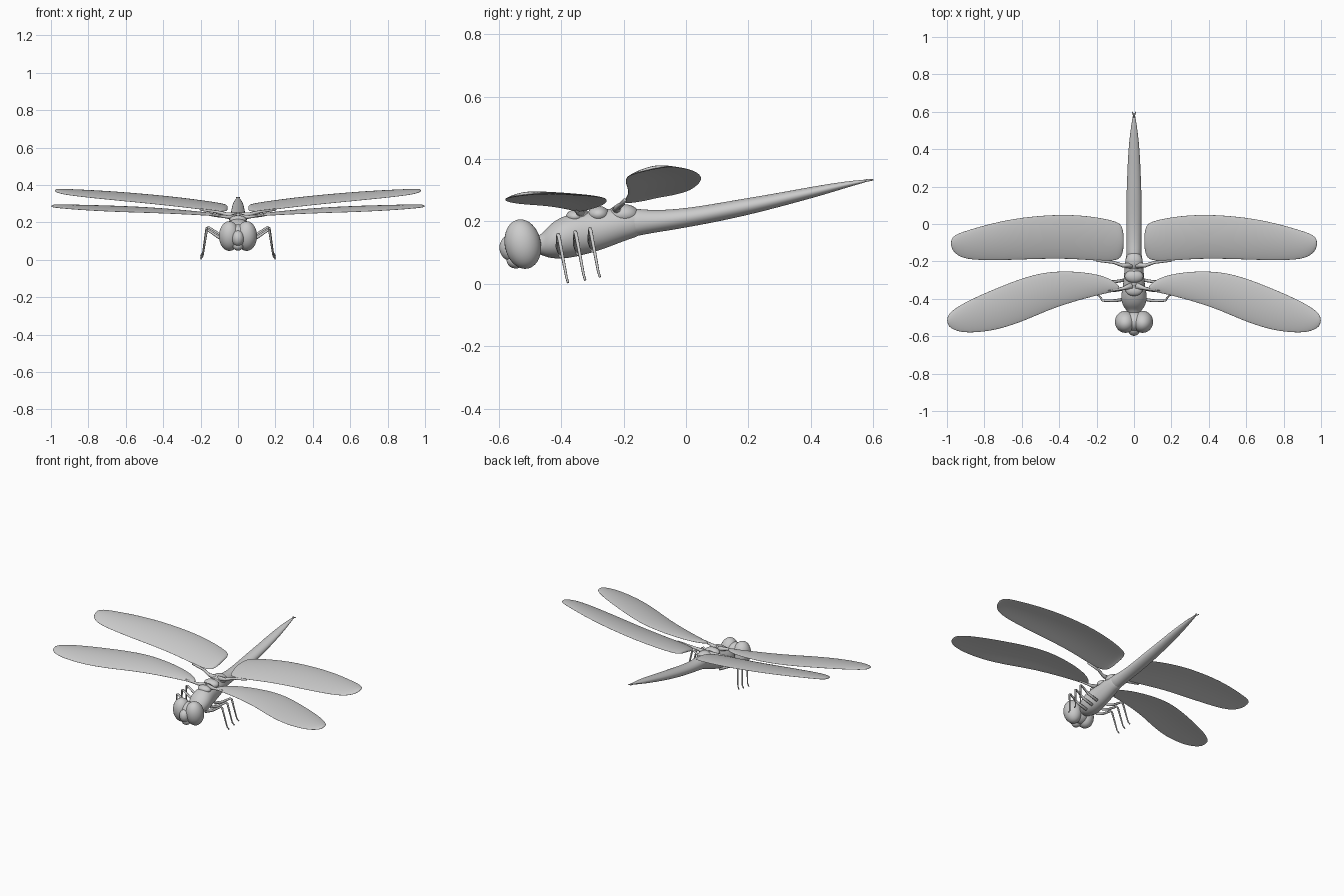
import bpy, bmesh, math
from mathutils import Vector

scene = bpy.context.scene
if "Cube" in bpy.data.objects:
    bpy.data.objects.remove(bpy.data.objects["Cube"])

grey = bpy.data.materials.new("plain_grey")
grey.use_nodes = True
grey.diffuse_color = (0.6, 0.6, 0.6, 1)
grey.node_tree.nodes["Principled BSDF"].inputs["Base Color"].default_value = (0.6, 0.6, 0.6, 1)


def finish(obj, mirror=False, subdivide=0):
    """Give an object its colour, modifiers and smooth shading."""
    obj.data.materials.append(grey)
    if mirror:
        mod = obj.modifiers.new("Mirror", 'MIRROR')
        mod.use_mirror_merge = False
    if subdivide:
        mod = obj.modifiers.new("Smooth", 'SUBSURF')
        mod.levels = mod.render_levels = subdivide
    if obj.type == 'MESH':
        for face in obj.data.polygons:
            face.use_smooth = True
    return obj


def loft(name, rings, **options):
    """Skin a row of closed rings and cap both ends."""
    bm = bmesh.new()
    loops = [[bm.verts.new(p) for p in ring] for ring in rings]
    count = len(loops[0])
    for a, b in zip(loops, loops[1:]):
        for i in range(count):
            j = (i + 1) % count
            bm.faces.new((a[i], a[j], b[j], b[i]))
    bm.faces.new(loops[0])
    bm.faces.new(loops[-1])
    bmesh.ops.recalc_face_normals(bm, faces=bm.faces)
    mesh = bpy.data.meshes.new(name)
    bm.to_mesh(mesh)
    bm.free()
    obj = bpy.data.objects.new(name, mesh)
    scene.collection.objects.link(obj)
    return finish(obj, **options)


def body_part(name, stations, sides=12):
    """Loft ellipses along y: each station is y, bottom, top, half width."""
    angles = [math.tau * i / sides for i in range(sides)]
    rings = [[(w * math.cos(a), y, (lo + hi) / 2 + (hi - lo) / 2 * math.sin(a))
              for a in angles] for y, lo, hi, w in stations]
    return loft(name, rings, subdivide=2)


def wing(name, stations, height, tilt, thickness, camber, sides=14):
    """Loft thin cambered sections along x: each station is x, leading y, trailing y."""
    rings = []
    widest = max(back - front for _, front, back in stations)
    for x, front, back in stations:
        chord = back - front
        ring = []
        for i in range(sides):
            a = math.tau * i / sides
            t = 0.5 - 0.5 * math.cos(a)
            y = front + chord * t
            bulge = camber * 4 * t * (1 - t) * chord / widest
            ring.append((x, y, height(x) + tilt(y, x) + bulge + thickness * math.sin(a)))
        rings.append(ring)
    return loft(name, rings, mirror=True, subdivide=2)


def ellipsoid(name, centre, size, tilt=0, mirror=False):
    bpy.ops.mesh.primitive_uv_sphere_add(segments=32, ring_count=20, radius=1)
    obj = bpy.context.object
    obj.name = name
    for v in obj.data.vertices:
        p = Vector(v.co[i] * size[i] for i in range(3))
        c, s = math.cos(tilt), math.sin(tilt)
        v.co = Vector((p.x, c * p.y - s * p.z, s * p.y + c * p.z)) + Vector(centre)
    return finish(obj, mirror=mirror)


def tube(name, points, radii):
    """Thin jointed limb, repeated on the other side."""
    rings = []
    for k, p in enumerate(points):
        p = Vector(p)
        ahead = Vector(points[min(k + 1, len(points) - 1)])
        behind = Vector(points[max(k - 1, 0)])
        turn = (ahead - behind).to_track_quat('Z', 'Y')
        rings.append([p + turn @ Vector((math.cos(a), math.sin(a), 0)) * radii[k]
                      for a in (math.tau * i / 8 for i in range(8))])
    return loft(name, rings, mirror=True)


# Thorax, narrowing to a neck at the front
body_part("thorax", [
    (-.49, .10, .15, .03), (-.46, .09, .16, .04), (-.44, .08, .19, .062),
    (-.40, .077, .218, .073), (-.36, .082, .228, .068), (-.32, .092, .234, .06),
    (-.28, .103, .238, .056), (-.23, .122, .245, .052), (-.18, .142, .245, .046),
    (-.13, .157, .238, .036)])

# Long abdomen, rising towards the tail
body_part("abdomen", [
    (-.20, .14, .25, .046), (-.13, .158, .237, .042), (-.05, .17, .238, .042),
    (.05, .188, .25, .043), (.15, .208, .268, .042), (.25, .232, .284, .038),
    (.35, .259, .302, .034), (.44, .284, .318, .027), (.51, .306, .328, .018),
    (.56, .321, .333, .01), (.585, .328, .334, .005)])

# Small pair of claspers at the tail end
tube("tail_clasper", [(.001, .57, .33), (.003, .585, .332), (.01, .6, .333)],
     [.004, .004, .002])

# Raised plates on the back between the wings
ellipsoid("rear_back_plate", (0, -.2, .222), (.046, .05, .033))
ellipsoid("middle_back_plate", (0, -.28, .222), (.05, .035, .027))
ellipsoid("front_back_plate", (0, -.355, .215), (.045, .03, .022))

# Head with two large eyes and a small face
ellipsoid("head_core", (0, -.52, .125), (.07, .055, .065), .2)
ellipsoid("eye", (.046, -.523, .127), (.056, .058, .08), .2, mirror=True)
ellipsoid("face", (0, -.558, .115), (.034, .04, .043), .1)
ellipsoid("mouth", (0, -.545, .075), (.028, .03, .026))

# Wings
wing("front_wing", [
    (.075, -.355, -.335), (.12, -.365, -.29), (.24, -.393, -.255),
    (.43, -.45, -.246), (.57, -.515, -.275), (.73, -.572, -.337),
    (.89, -.588, -.408), (.965, -.57, -.455), (1, -.54, -.49)],
    height=lambda x: .226 + .055 * x,
    tilt=lambda y, x: .11 * (y + .36 + .2 * x), thickness=.006, camber=.012)
wing("hind_wing", [
    (.055, -.13, -.05), (.065, -.175, -.005), (.09, -.2, .016), (.19, -.202, .04),
    (.38, -.184, .06), (.67, -.197, .033), (.88, -.197, -.028),
    (.95, -.17, -.052), (.98, -.125, -.08)],
    height=lambda x: .245 + .105 * x,
    tilt=lambda y, x: .2 * (y + .21), thickness=.006, camber=.014)

# Wing roots joining the wings to the back
tube("front_wing_root", [(.01, -.33, .225), (.06, -.345, .23), (.14, -.355, .238)],
     [.018, .009, .006])
tube("hind_wing_root", [(.01, -.22, .235), (.06, -.222, .243), (.11, -.205, .256),
                        (.2, -.196, .268)], [.018, .01, .008, .006])

# Three pairs of legs, each with a raised knee and a small foot
for label, y, lift in (("front", -.41, 0), ("middle", -.355, .008), ("rear", -.308, .018)):
    tube(label + "_leg", [
        (.04, y + .01, .09 + lift), (.1, y, .118 + lift), (.16, y, .158 + lift),
        (.168, y + .002, .153 + lift), (.188, y + .027, .02 + lift),
        (.2, y + .032, .004 + lift)], [.009, .008, .006, .006, .004, .004])
